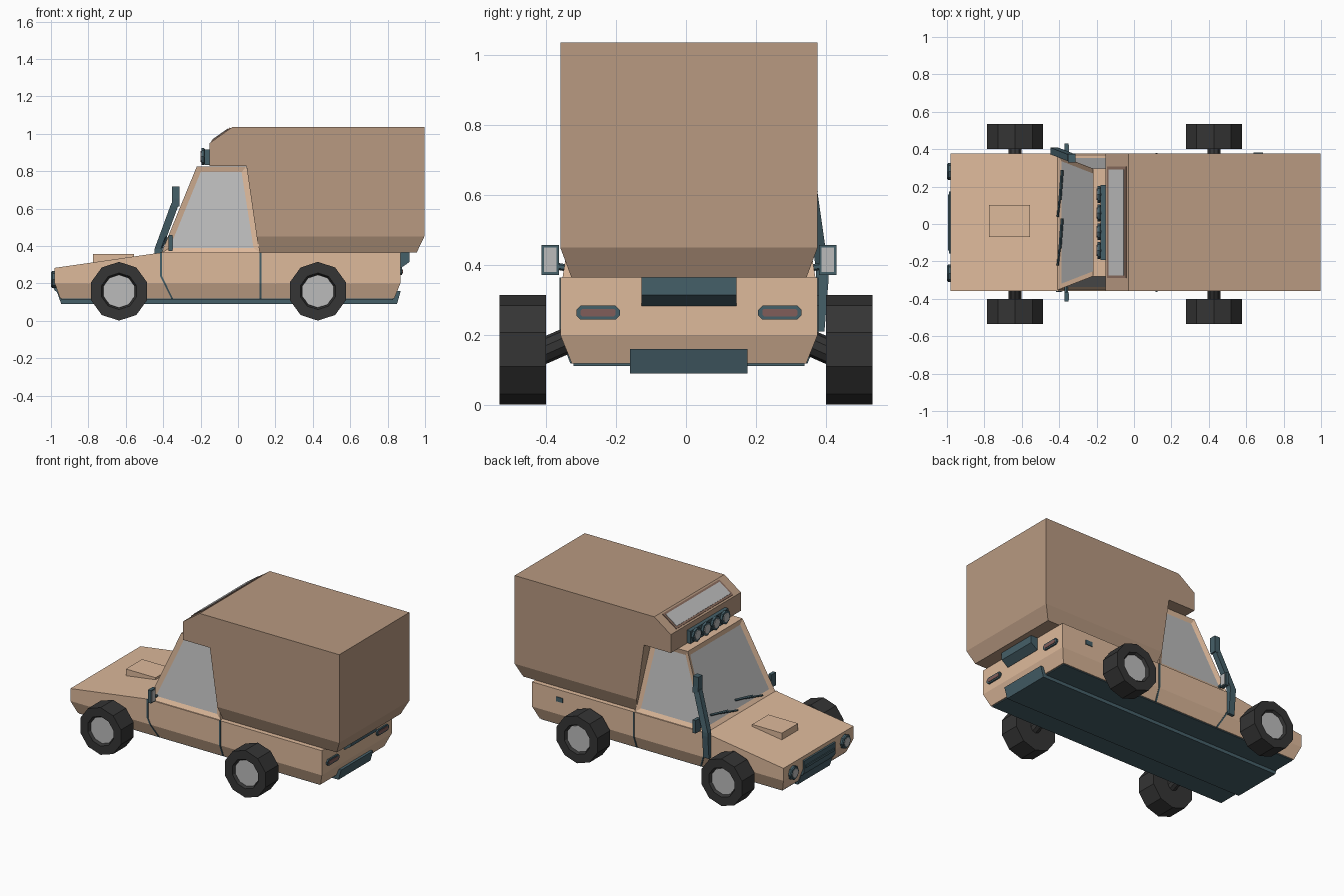
import bpy, bmesh, math
from mathutils import Vector

if "Cube" in bpy.data.objects:
    bpy.data.objects.remove(bpy.data.objects["Cube"])

C = 0.0085  # body centre line in y


def material(name, r, g, b):
    m = bpy.data.materials.new(name)
    m.diffuse_color = (r, g, b, 1)
    m.use_nodes = True
    m.node_tree.nodes["Principled BSDF"].inputs["Base Color"].default_value = m.diffuse_color
    return m


TAN = material("tan_paint", .73, .49, .33)
BROWN = material("camper_brown", .48, .32, .22)
FRAME = material("window_frame_brown", .25, .15, .11)
TRIM = material("dark_trim", .06, .115, .14)
RUBBER = material("rubber", .035, .035, .035)
LENS = material("tail_lens", .22, .11, .10)


def loft(name, rings, mat=None, strip=False):
    """Skin equal rings of points; strip caps bent ends with quads across y."""
    bm = bmesh.new()
    vs = [[bm.verts.new(p) for p in r] for r in rings]
    n = len(rings[0])
    for a, b in zip(vs, vs[1:]):
        for i in range(n):
            j = (i + 1) % n
            bm.faces.new((a[i], a[j], b[j], b[i]))
    for r in (vs[0], vs[-1]):
        if strip:
            for i in range(n // 2 - 1):
                bm.faces.new((r[i], r[i + 1], r[n - 2 - i], r[n - 1 - i]))
        else:
            bm.faces.new(r)
    bmesh.ops.recalc_face_normals(bm, faces=bm.faces)
    me = bpy.data.meshes.new(name)
    bm.to_mesh(me)
    bm.free()
    ob = bpy.data.objects.new(name, me)
    bpy.context.collection.objects.link(ob)
    if mat:
        me.materials.append(mat)
    return ob


def ring(xz, hw):
    return [(x, C - hw, z) for x, z in xz] + [(x, C + hw, z) for x, z in reversed(xz)]


def prism(name, xz, hw, mat=None, yc=C):
    return loft(name, [[(x, yc + s * hw, z) for x, z in xz] for s in (-1, 1)], mat)


def box(name, x0, x1, y0, y1, z0, z1, mat=None):
    return prism(name, [(x0, z0), (x1, z0), (x1, z1), (x0, z1)], (y1 - y0) / 2, mat, (y0 + y1) / 2)


def duct(name, path, dx, dy, mat):
    """Rectangular section swept up a path."""
    return loft(name, [[(x - dx, y - dy, z), (x + dx, y - dy, z), (x + dx, y + dy, z), (x - dx, y + dy, z)]
                       for x, y, z in path], mat)


def turned(name, origin, axis, profile, n, mat=None):
    """Lathe (distance, radius) pairs about an axis, first vertex upward."""
    o, a = Vector(origin), Vector(axis).normalized()
    s = a.cross(Vector((0, 0, 1))).normalized()
    u = s.cross(a)
    return loft(name, [[o + a * d + (u * math.cos(t) + s * math.sin(t)) * r
                        for t in (math.tau * i / n for i in range(n))] for d, r in profile], mat)


def rod(name, p, q, r, n, mat):
    d = Vector(q) - Vector(p)
    return turned(name, p, d, [(0, r), (d.length, r)], n, mat)


# Lower body with tucked-in sills
loft("body", [ring([(-.95, .118), (-.415, .118), (.835, .118)], .335),
              ring([(-.98, .2), (-.415, .2), (.868, .2)], .368),
              ring([(-.98, .283), (-.415, .364), (.868, .364)], .368)], TAN, strip=True)
box("underbody", -.945, .828, C - .33, C + .33, .112, .12, TRIM)
prism("skid_plate", [(-.97, .16), (-.945, .09), (.85, .09), (.87, .16)], .168, TRIM)

# Cab, with recessed windows on the front and sides
cab = loft("cab", [ring([(-.41, .362), (.118, .362)], .362), ring([(-.22, .826), (.045, .826)], .288)], TAN)
glass = bpy.data.materials.new("glass")
cab.data.materials.append(glass)
bm = bmesh.new()
bm.from_mesh(cab.data)
bm.normal_update()
panes = [f for f in bm.faces if abs(f.normal.z) < .8 and f.normal.x < .5]
bmesh.ops.inset_individual(bm, faces=panes, thickness=.03, depth=-.012, use_even_offset=True)
for f in panes:
    f.material_index = 1
bm.to_mesh(cab.data)
bm.free()
glass.diffuse_color = (.5, .5, .5, 1)
glass.use_nodes = True
glass.node_tree.nodes["Principled BSDF"].inputs["Base Color"].default_value = glass.diffuse_color

# Camper box over the bed and cab roof
prism("camper_upper", [(-.152, .828), (-.152, .95), (-.03, 1.036), (.996, 1.036),
                       (.996, .45), (.1, .45), (.045, .828)], .368, BROWN)
loft("camper_lower", [ring([(.112, .364), (.955, .364)], .336), ring([(.1, .45), (.996, .45)], .368)], BROWN)


def slope(t, h):
    """Point on the camper's slanted nose, raised by h."""
    return (-.152 + .122 * t - .576 * h, .95 + .086 * t + .817 * h)


for name, t, h, hw, mat in (("camper_window_frame", .08, .005, .298, FRAME),
                            ("camper_window", .17, .008, .283, glass)):
    prism(name, [slope(t, -.005), slope(1 - t, -.005), slope(1 - t, h), slope(t, h)], hw, mat)

# Roof light bar
box("light_bar", -.178, -.15, C - .2, C + .2, .832, .915, TRIM)
for i in range(4):
    o = (-.17, C + (i - 1.5) * .1, .878)
    turned("spot_lamp", o, (-1, 0, 0), [(0, .032), (.012, .045), (.026, .045)], 8, TRIM)
    turned("spot_lens", o, (-1, 0, 0), [(.01, .034), (.03, .03)], 8, glass)

# Hood scoop and grille
prism("hood_scoop", [(-.775, .3), (-.775, .357), (-.557, .357), (-.557, .33)], .085, TAN, C + .007)
prism("grille", [(-.96, .15), (-.978, .16), (-.988, .178), (-.988, .255), (-.97, .262)], .165, TRIM)
box("grille_bar", -.994, -.98, C - .15, C + .15, .206, .222, TRIM)


def plaque(name, x0, x1, y, z, hy, hz, c, mat):
    """Upright plate across the car with clipped corners."""
    o = [(-hy + c, -hz), (hy - c, -hz), (hy, -hz + c), (hy, hz - c),
         (hy - c, hz), (-hy + c, hz), (-hy, hz - c), (-hy, -hz + c)]
    return loft(name, [[(x, y + a, z + b) for a, b in o] for x in (x0, x1)], mat)


# Parts repeated on both sides
for s in (-1, 1):
    turned("headlight_rim", (-.965, C + s * .272, .22), (-1, 0, 0), [(0, .046), (.028, .046), (.034, .04)], 8, TRIM)
    turned("headlight", (-.965, C + s * .272, .22), (-1, 0, 0), [(.02, .034), (.036, .03)], 8, glass)
    plaque("tail_light_frame", .86, .878, C + s * .26, .264, .062, .02, .012, TRIM)
    plaque("tail_light", .87, .881, C + s * .26, .264, .05, .011, .005, LENS)

    # Mirrors
    y = C + s * .397
    box("mirror", -.372, -.35, y - .025, y + .025, .372, .458, TRIM)
    box("mirror_glass", -.352, -.347, y - .018, y + .018, .38, .45, glass)
    rod("mirror_arm", (-.362, C + s * .34, .39), (-.362, y, .40), .01, 6, TRIM)

    # Door seams
    e = [C + s * v for v in (.366, .334)]
    duct("front_seam", [(-.352, e[1], .118), (-.392, e[0], .2), (-.412, e[0], .24), (-.412, e[0], .364)], .005, .005, TRIM)
    duct("rear_seam", [(.12, e[1], .118), (.12, e[0], .2), (.12, e[0], .364)], .005, .005, TRIM)

    # Wheels and sloping axles
    for x in (-.636, .427):
        turned("tyre", (x, 0, .158), (0, s, 0),
               [(.4, .09), (.4, .157), (.534, .157), (.534, .098), (.515, .088)], 10, RUBBER)
        turned("hub", (x, 0, .158), (0, s, 0), [(.5, .088), (.518, .087)], 10, glass)
        rod("axle", (x, s * .44, .14), (x, s * .27, .215), .037, 10, RUBBER)

# Wipers
for y in (.03, -.23):
    y += C
    rod("wiper_arm", (-.408, y, .388), (-.391, y + .16, .425), .006, 4, TRIM)
    rod("wiper_blade", (-.396, y + .09, .415), (-.384, y + .25, .445), .008, 4, TRIM)

# Snorkel up the left pillar
duct("snorkel", [(-.425, .378, .21), (-.425, .39, .36), (-.425, .39, .385), (-.335, .355, .63)], .021, .018, TRIM)
duct("snorkel_head", [(-.332, .355, .61), (-.332, .352, .655), (-.332, .352, .718)], .02, .022, TRIM)

# Rear step box and fuel cap
prism("rear_box", [(.86, .366), (.918, .366), (.918, .315), (.872, .283), (.86, .283)], .136, TRIM)
box("fuel_cap", .64, .69, .37, .381, .285, .315, TRIM)
